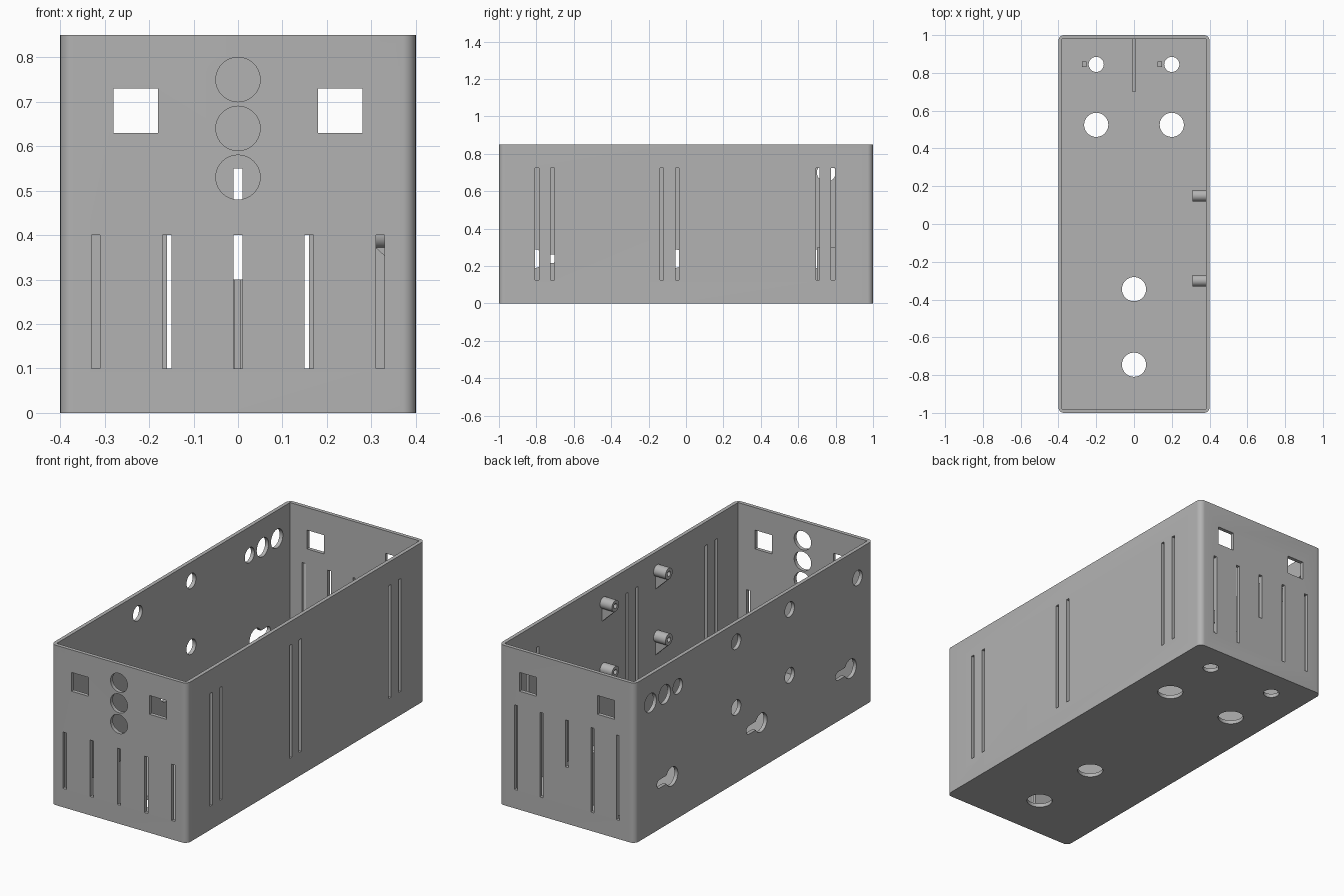
import bpy, bmesh
from math import sin, cos, pi, asin
from mathutils import Vector

old = bpy.data.objects.get("Cube")
if old:
    bpy.data.objects.remove(old)

WIDTH, LENGTH, HEIGHT, WALL = 0.8, 2.0, 0.85, 0.02
X, Y = WIDTH / 2, LENGTH / 2

grey = bpy.data.materials.new("plain grey")
grey.use_nodes = True
GREY = (0.45, 0.45, 0.45, 1)
grey.diffuse_color = GREY
grey.node_tree.nodes["Principled BSDF"].inputs["Base Color"].default_value = GREY


# Profiles in a flat (u, v) plane
def rect(u0, u1, v0, v1):
    return [(u0, v0), (u1, v0), (u1, v1), (u0, v1)]


def arc(u, v, r, start=0.0, sweep=2 * pi, steps=40, closed=True):
    count = steps if closed else steps + 1
    return [(u + r * cos(start + sweep * i / steps),
             v + r * sin(start + sweep * i / steps)) for i in range(count)]


def rounded_rect(hu, hv, r):
    points = []
    for k, (su, sv) in enumerate([(1, 1), (-1, 1), (-1, -1), (1, -1)]):
        points += arc(su * (hu - r), sv * (hv - r), r, k * pi / 2, pi / 2, 8, False)
    return points


def keyhole(u, v, r, neck_r, reach):
    a = asin(neck_r / r)
    return (arc(u, v, r, a, 2 * pi - 2 * a, 36, False)
            + arc(u + reach - neck_r, v, neck_r, -pi / 2, pi, 12, False))


# Extrude a profile along an axis from a to b
def prism(bm, profile, axis, a, b):
    place = {"x": lambda u, v: (a, u, v),
             "y": lambda u, v: (u, a, v),
             "z": lambda u, v: (u, v, a)}[axis]
    face = bm.faces.new([bm.verts.new(place(u, v)) for u, v in profile])
    extruded = bmesh.ops.extrude_face_region(bm, geom=[face])["geom"]
    shift = Vector([(b - a) if c == axis else 0 for c in "xyz"])
    bmesh.ops.translate(bm, vec=shift,
                        verts=[g for g in extruded if isinstance(g, bmesh.types.BMVert)])


def make(name, bm):
    bmesh.ops.recalc_face_normals(bm, faces=bm.faces)
    mesh = bpy.data.meshes.new(name)
    bm.to_mesh(mesh)
    bm.free()
    mesh.materials.append(grey)
    obj = bpy.data.objects.new(name, mesh)
    bpy.context.collection.objects.link(obj)
    return obj


def solid(name, *args):
    bm = bmesh.new()
    prism(bm, *args)
    return make(name, bm)


def activate(obj):
    bpy.ops.object.select_all(action="DESELECT")
    obj.select_set(True)
    bpy.context.view_layer.objects.active = obj


def cut(obj, cutter):
    cutter.hide_render = True
    mod = obj.modifiers.new("cut", "BOOLEAN")
    mod.operation, mod.solver, mod.object = "DIFFERENCE", "EXACT", cutter
    activate(obj)
    bpy.ops.object.modifier_apply(modifier=mod.name)
    bpy.data.objects.remove(cutter)


def smooth(obj):
    activate(obj)
    bpy.ops.object.shade_smooth_by_angle(angle=pi / 6)


# Open-topped case
case = solid("case", rounded_rect(X, Y, 0.03), "z", 0, HEIGHT)
cut(case, solid("cavity_cutter", rect(WALL - X, X - WALL, WALL - Y, Y - WALL),
                "z", WALL, HEIGHT + 0.1))

holes = bmesh.new()
OUT = 0.01
front = ("y", -Y - OUT, -Y + WALL + OUT)
back = ("y", Y - WALL - OUT, Y + OUT)
left = ("x", X - WALL - OUT, X + OUT)
right = ("x", -X - OUT, -X + WALL + OUT)
floor = ("z", -OUT, WALL + OUT)

# End walls: vent slots, square windows and a column of round holes
for i in range(-2, 3):
    prism(holes, rect(0.16 * i - 0.01, 0.16 * i + 0.01, 0.1, 0.4), *front)
    low = 0.1 if i else 0.3
    prism(holes, rect(0.15 * i - 0.01, 0.15 * i + 0.01, low, 0.55), *back)
for wall in (front, back):
    for x in (-0.23, 0.23):
        prism(holes, rect(x - 0.05, x + 0.05, 0.63, 0.73), *wall)
for z in (0.53, 0.64, 0.75):
    prism(holes, arc(0, z, 0.05), *front)

# Left wall: three pairs of tall slots
for y in (-0.755, -0.088, 0.745):
    for side in (-0.041, 0.041):
        prism(holes, rect(y + side - 0.01, y + side + 0.01, 0.125, 0.725), *left)

# Right wall: round holes and mounting keyholes
PEGS = [(y, z) for y in (-0.3, 0.15) for z in (0.4, 0.75)]
for y, z in PEGS:
    prism(holes, arc(y, z, 0.04), *right)
for y, r in ((-0.87, 0.04), (0.64, 0.04), (0.75, 0.05), (0.87, 0.05)):
    prism(holes, arc(y, 0.7, r), *right)
for y in (-0.81, -0.06, 0.69):
    prism(holes, keyhole(y, 0.24, 0.05, 0.0225, 0.125), *right)

# Floor holes
for x, y, r in ((0, -0.745, 0.064), (0, -0.345, 0.064)):
    prism(holes, arc(x, y, r), *floor)
for x in (-0.2, 0.2):
    prism(holes, arc(x, 0.525, 0.064), *floor)
    prism(holes, arc(x, 0.845, 0.04), *floor)

cut(case, make("hole_cutter", holes))
smooth(case)

# Hollow pegs on the left wall, each held by a sloping gusset
TIP, ROOT = 0.31, X - WALL
for n, (y, z) in enumerate(PEGS, 1):
    peg = solid(f"peg_{n}", arc(y, z, 0.03), "x", TIP, ROOT + 0.005)
    cut(peg, solid("peg_cutter", arc(y, z, 0.013), "x", TIP - OUT, ROOT - 0.005))
    smooth(peg)
    slope = [(TIP, z - 0.028), (ROOT + 0.005, z - 0.1), (ROOT + 0.005, z - 0.02), (TIP, z - 0.02)]
    solid(f"gusset_{n}", slope, "y", y - 0.012, y + 0.012)

# Divider fin at the back and small nubs beside the rear floor holes
solid("divider", rect(-0.009, 0.007, 0.7, Y - WALL + 0.005), "z", WALL - 0.005, 0.3)
for side, x in (("right", -0.263), ("left", 0.137)):
    solid(f"{side}_nub", rect(x - 0.012, x + 0.012, 0.83, 0.86), "z", WALL - 0.005, 0.05)
